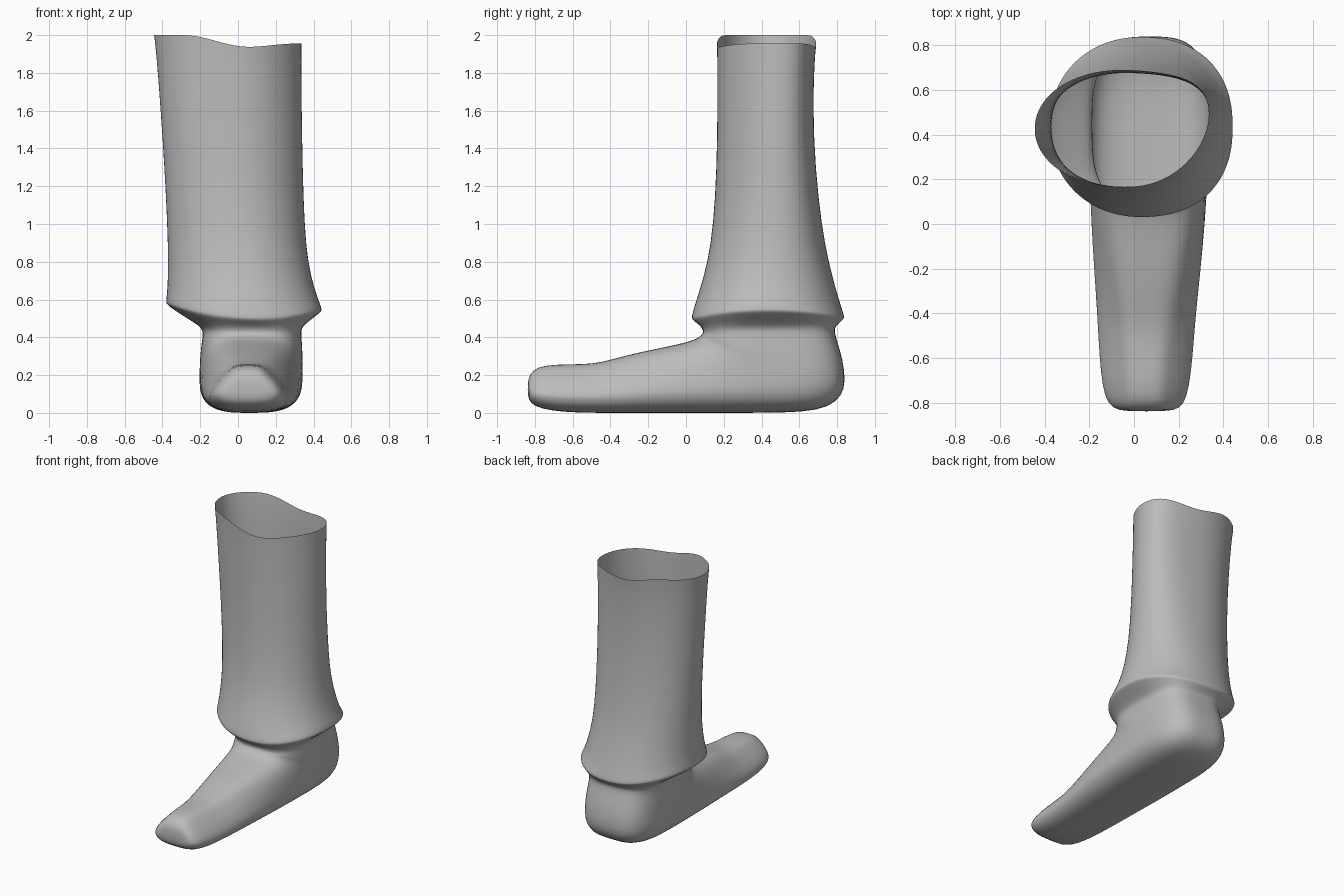
import bpy, bmesh, math

if "Cube" in bpy.data.objects:
    bpy.data.objects.remove(bpy.data.objects["Cube"])

N = 48


def smooth(t):
    t = min(1, max(0, t))
    return t * t * (3 - 2 * t)


def cuff_wave(x):
    return 0.35 * (x - 0.1) ** 2


def rim_wave(x):
    return 0.063 * smooth((0.05 - x) / 0.33) + 0.018 * smooth((x - 0.05) / 0.25)


def ring(a, b, x0, x1, p_left, p_right, taper=0, skew=0, wave=0, rim=0):
    """Rounded section between front/top point a and back/bottom point b (y, z)."""
    pts = []
    for i in range(N):
        t = 2 * math.pi * i / N
        c, s = math.cos(t), math.sin(t)
        p = p_left if s < 0 else p_right
        v = math.copysign(abs(c) ** (2 / p), c)
        u = math.copysign(abs(s) ** (2 / p), s)
        u *= 1 - taper * smooth((v + 0.4) / 1.4)
        x = (x0 + x1) / 2 + u * (x1 - x0) / 2
        y = (a[0] + b[0]) / 2 + v * (a[0] - b[0]) / 2
        z = (a[1] + b[1]) / 2 + v * (a[1] - b[1]) / 2
        y += skew * (max(0, x) / 0.34) ** 2
        z += wave * cuff_wave(x) + rim * rim_wave(x)
        pts.append((x, y, z))
    return pts


rings = []

# foot: sections fan from the toes round to the heel (ay, az, by, bz, x0, x1, taper)
for ay, az, by, bz, x0, x1, tp in [
        (-.838, .16, -.838, .09, -.04, .15, .2),
        (-.828, .205, -.825, .05, -.10, .21, .35),
        (-.79, .243, -.77, .022, -.135, .24, .45),
        (-.70, .257, -.65, .004, -.153, .26, .45),
        (-.55, .257, -.50, 0, -.163, .272, .42),
        (-.45, .265, -.35, 0, -.17, .283, .38),
        (-.30, .31, -.15, 0, -.183, .303, .32),
        (-.15, .34, .10, 0, -.196, .322, .22),
        (0, .372, .40, 0, -.203, .335, .12),
        (.05, .39, .62, .003, -.206, .342, .08),
        (.065, .40, .76, .03, -.206, .344, .05),
        (.075, .407, .825, .09, -.205, .344, .03),
        (.08, .412, .845, .16, -.20, .342, 0),
        (.085, .418, .833, .28, -.195, .34, 0),
        (.09, .425, .79, .41, -.185, .335, 0)]:
    rings.append(ring((ay, az), (by, bz), x0, x1, 3.1, 3.1, tp))

# neck and underside of the cuff (z, front, back, x0, x1, p, wave)
for z, f, b, x0, x1, p, w in [
        (.445, .088, .785, -.19, .335, 3.0, .1),
        (.465, .07, .80, -.235, .36, 2.7, .4),
        (.482, .045, .82, -.32, .405, 2.3, .8),
        (.492, .034, .832, -.372, .435, 2.15, 1),
        (.50, .03, .838, -.38, .443, 2.1, 1),
        (.512, .03, .838, -.381, .443, 2.1, 1)]:
    rings.append(ring((f, z), (b, z), x0, x1, p, p + .2, 0, 0, w))

# trouser leg (z, front, back, x0, x1, skew, wave, rim)
for z, f, b, x0, x1, sk, w, r in [
        (.56, .043, .822, -.378, .43, 0, .8, 0),
        (.65, .072, .795, -.373, .403, .01, .4, 0),
        (.80, .115, .755, -.37, .37, .02, 0, 0),
        (1.0, .145, .717, -.375, .352, .04, 0, 0),
        (1.3, .162, .685, -.39, .343, .055, 0, 0),
        (1.6, .166, .673, -.41, .338, .065, 0, 0),
        (1.85, .166, .68, -.432, .336, .07, 0, .7),
        (1.937, .163, .69, -.445, .336, .07, 0, 1)]:
    rings.append(ring((f, z), (b, z), x0, x1, 2.05, 2.15, 0, sk, w, r))

# skin the sections into one open-topped shell
bm = bmesh.new()
loops = [[bm.verts.new(p) for p in r] for r in rings]
for lo, hi in zip(loops, loops[1:]):
    for i in range(N):
        j = (i + 1) % N
        bm.faces.new((lo[i], lo[j], hi[j], hi[i]))
bm.faces.new(loops[0])
bmesh.ops.recalc_face_normals(bm, faces=bm.faces)
top = max(bm.faces, key=lambda f: f.calc_center_median().x)
if top.normal.x < 0:
    bmesh.ops.reverse_faces(bm, faces=bm.faces)
me = bpy.data.meshes.new("foot_and_trouser_leg")
bm.to_mesh(me)
bm.free()
obj = bpy.data.objects.new("foot_and_trouser_leg", me)
bpy.context.collection.objects.link(obj)

mat = bpy.data.materials.new("plain grey")
mat.diffuse_color = (0.5, 0.5, 0.5, 1)
mat.use_nodes = True
mat.node_tree.nodes["Principled BSDF"].inputs["Base Color"].default_value = mat.diffuse_color
me.materials.append(mat)
for poly in me.polygons:
    poly.use_smooth = True
sub = obj.modifiers.new("smooth", 'SUBSURF')
sub.levels = sub.render_levels = 1
